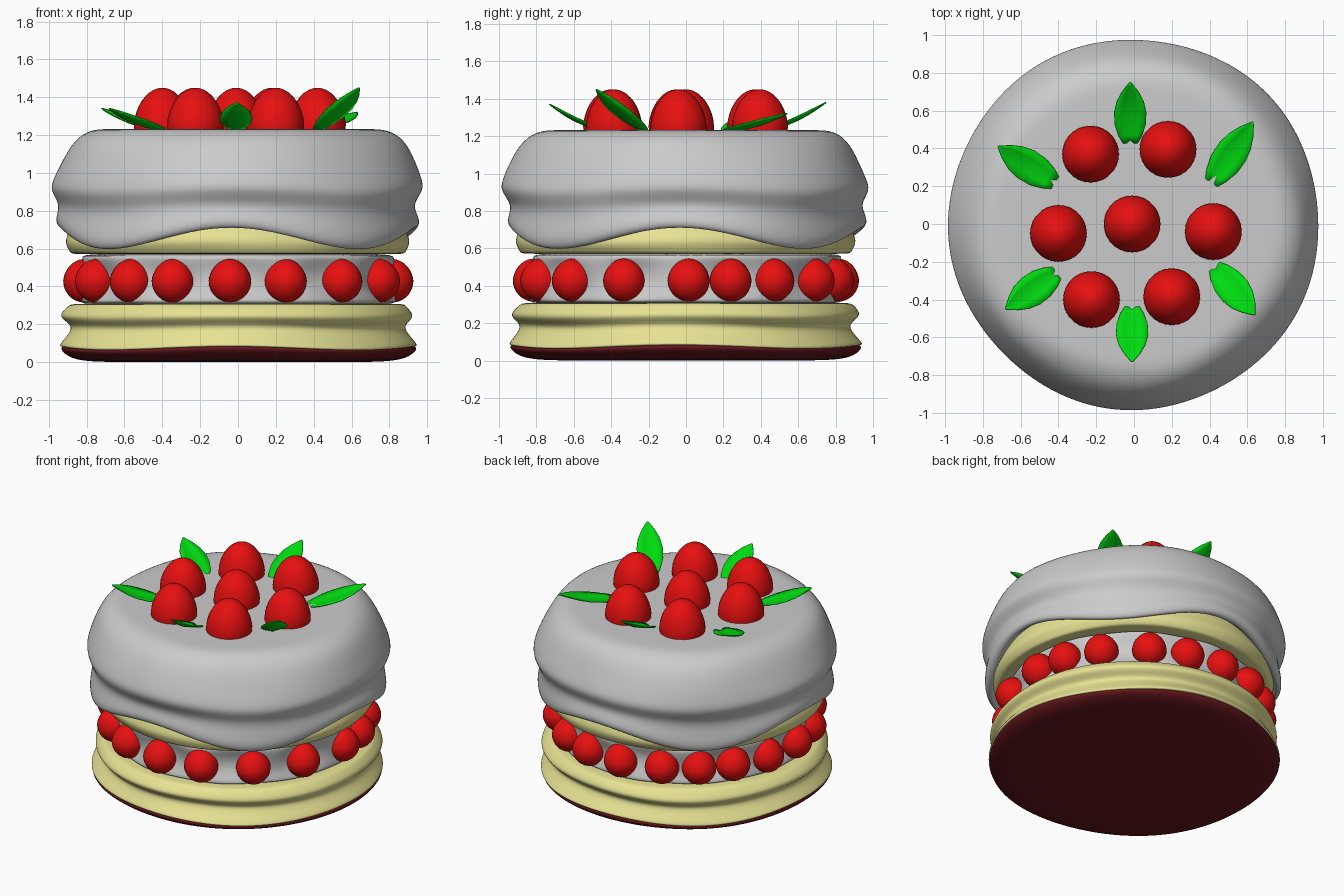
import bpy, bmesh
from math import sin, cos, radians, pi
from mathutils import Vector

if "Cube" in bpy.data.objects:
    bpy.data.objects.remove(bpy.data.objects["Cube"])


def material(name, rgb):
    m = bpy.data.materials.new(name)
    m.diffuse_color = (*rgb, 1)
    m.use_nodes = True
    m.node_tree.nodes["Principled BSDF"].inputs["Base Color"].default_value = m.diffuse_color
    return m


RED = material("berry_red", (0.8, 0.005, 0.005))
SPONGE = material("sponge_yellow", (0.8, 0.77, 0.3))
GREEN = material("leaf_green", (0.0, 0.7, 0.005))
CRUST = material("crust_red", (0.13, 0.008, 0.012))


def finish(bm, name, mat, subsurf=0):
    bmesh.ops.recalc_face_normals(bm, faces=bm.faces)
    for f in bm.faces:
        f.smooth = True
    me = bpy.data.meshes.new(name)
    bm.to_mesh(me)
    bm.free()
    ob = bpy.data.objects.new(name, me)
    bpy.context.collection.objects.link(ob)
    if mat:
        me.materials.append(mat)
    if subsurf:
        s = ob.modifiers.new("smooth", 'SUBSURF')
        s.levels = s.render_levels = subsurf
    return ob


def layer(name, profile, mat=None, lobes=5, phase=0.0, n=48):
    """Turned cake layer; profile points are (radius, z, radial wobble, vertical wave)."""
    bm = bmesh.new()
    rings = []
    for i, (r, z, dr, dz) in enumerate(profile):
        if r == 0:
            rings.append([bm.verts.new((0, 0, z))] * n)
            continue
        ring = []
        for k in range(n):
            a = 2 * pi * k / n
            rr = r + dr * (sin(lobes * a + phase + 0.5 * i) + 0.5 * sin((lobes - 2) * a - i))
            ring.append(bm.verts.new((rr * cos(a), rr * sin(a), z + dz * cos(4 * a + 0.15))))
        rings.append(ring)
    for lo, hi in zip(rings, rings[1:]):
        for k in range(n):
            j = (k + 1) % n
            quad = list(dict.fromkeys((lo[k], lo[j], hi[j], hi[k])))
            bm.faces.new(quad)
    return finish(bm, name, mat, 2)


def berry(name, pos, r, h):
    """Egg-shaped berry, slightly tapered to the top."""
    bm = bmesh.new()
    bmesh.ops.create_uvsphere(bm, u_segments=28, v_segments=18, radius=1)
    for v in bm.verts:
        t = 1 - 0.08 * max(v.co.z, 0)
        v.co = Vector((v.co.x * r * t, v.co.y * r * t, v.co.z * h)) + Vector(pos)
    return finish(bm, name, RED)


def leaf(name, base, tip, width=0.17):
    """Pointed leaf with a slight fold along the midrib."""
    base, tip = Vector(base), Vector(tip)
    d = tip - base
    side = d.cross(Vector((0, 0, 1))).normalized()
    up = side.cross(d).normalized()
    bm = bmesh.new()
    rows = []
    shape = [(0, .45), (.12, .72), (.3, .96), (.5, 1), (.68, .84), (.84, .52), (.95, .2), (1, .04)]
    for t, w in shape:
        rows.append([bm.verts.new(base + d * t + side * (s * w * width / 2)
                                  + up * (0.02 * abs(s) * w - 0.02 * sin(pi * t)))
                     for s in (-1, -.5, 0, .5, 1)])
    for a, b in zip(rows, rows[1:]):
        for k in range(4):
            bm.faces.new((a[k], a[k + 1], b[k + 1], b[k]))
    ob = finish(bm, name, GREEN)
    m = ob.modifiers.new("thickness", 'SOLIDIFY')
    m.thickness = 0.006
    m.offset = 0


# crust under the cake
layer("bottom_crust", [
    (0, 0, 0, 0), (.6, 0, 0, 0), (.78, .002, .002, 0), (.89, .018, .003, 0),
    (.945, .055, .004, .008), (.94, .08, .004, .01), (.85, .085, 0, 0), (0, .085, 0, 0)], CRUST)

# lower sponge
layer("lower_sponge", [
    (0, .07, 0, 0), (.9, .07, .003, .01), (.945, .072, .004, .01), (.947, .085, .005, .01),
    (.91, .13, .006, .005), (.875, .18, .006, .005), (.91, .21, .006, .006),
    (.94, .24, .006, .006), (.91, .28, .005, .003), (.885, .305, .003, 0),
    (.86, .31, 0, 0), (0, .31, 0, 0)], SPONGE, 5, 1.0)

# cream between the sponges
layer("middle_cream", [
    (0, .3, 0, 0), (.82, .3, .004, 0), (.84, .32, .006, 0), (.81, .38, .012, .005),
    (.80, .44, .014, .005), (.81, .5, .012, .005), (.83, .555, .006, 0),
    (.81, .575, .004, 0), (0, .575, 0, 0)], None, 11, 0.4, 72)

# upper sponge
layer("upper_sponge", [
    (0, .57, 0, 0), (.86, .57, 0, 0), (.885, .573, .003, 0), (.9, .6, .005, .003),
    (.915, .635, .006, .005), (.895, .68, .005, .008), (.88, .74, .004, 0),
    (.82, .85, 0, 0), (0, .85, 0, 0)], SPONGE, 5, 2.0)

# icing with a wavy dripping edge
layer("icing", [
    (0, 1.232, 0, 0), (.45, 1.232, 0, 0), (.7, 1.232, .003, 0), (.78, 1.23, .01, 0),
    (.87, 1.18, .01, 0), (.93, 1.07, .008, 0), (.975, .96, .006, .008),
    (.99, .9, .005, .012), (.94, .83, .006, .015), (.945, .77, .006, .03),
    (.965, .70, .006, .05), (.95, .655, .006, .058), (.92, .65, .005, .058),
    (.895, .68, .003, .055), (.85, .74, 0, .03), (.8, .82, 0, 0)], None, 5, 0.6, 64)

# ring of berries in the cream
for i, a in enumerate((1, 17, 35, 57, 75, 94, 114, 131, 147, 165, 185, 203,
                       226, 245, 267, 288, 312, 336)):
    a = radians(a)
    berry(f"side_berry_{i + 1}", (.815 * cos(a), .815 * sin(a), .43), .112, .115)

# berries on top
for i, (x, y) in enumerate(((-.23, .37), (.18, .395), (-.4, -.05), (-.01, 0), (.42, -.04),
                            (-.225, -.4), (.2, -.385))):
    berry(f"top_berry_{i + 1}", (x, y, 1.255), .15, .195)

# leaves
for i, (b, t) in enumerate((
        ((-.02, .43, 1.225), (-.02, .75, 1.38)),
        ((.41, .22, 1.225), (.63, .54, 1.32)),
        ((.43, -.23, 1.225), (.64, -.48, 1.45)),
        ((-.01, -.44, 1.225), (-.01, -.73, 1.37)),
        ((-.41, -.26, 1.225), (-.68, -.45, 1.34)),
        ((-.42, .22, 1.225), (-.72, .41, 1.34)))):
    leaf(f"leaf_{i + 1}", b, t)
